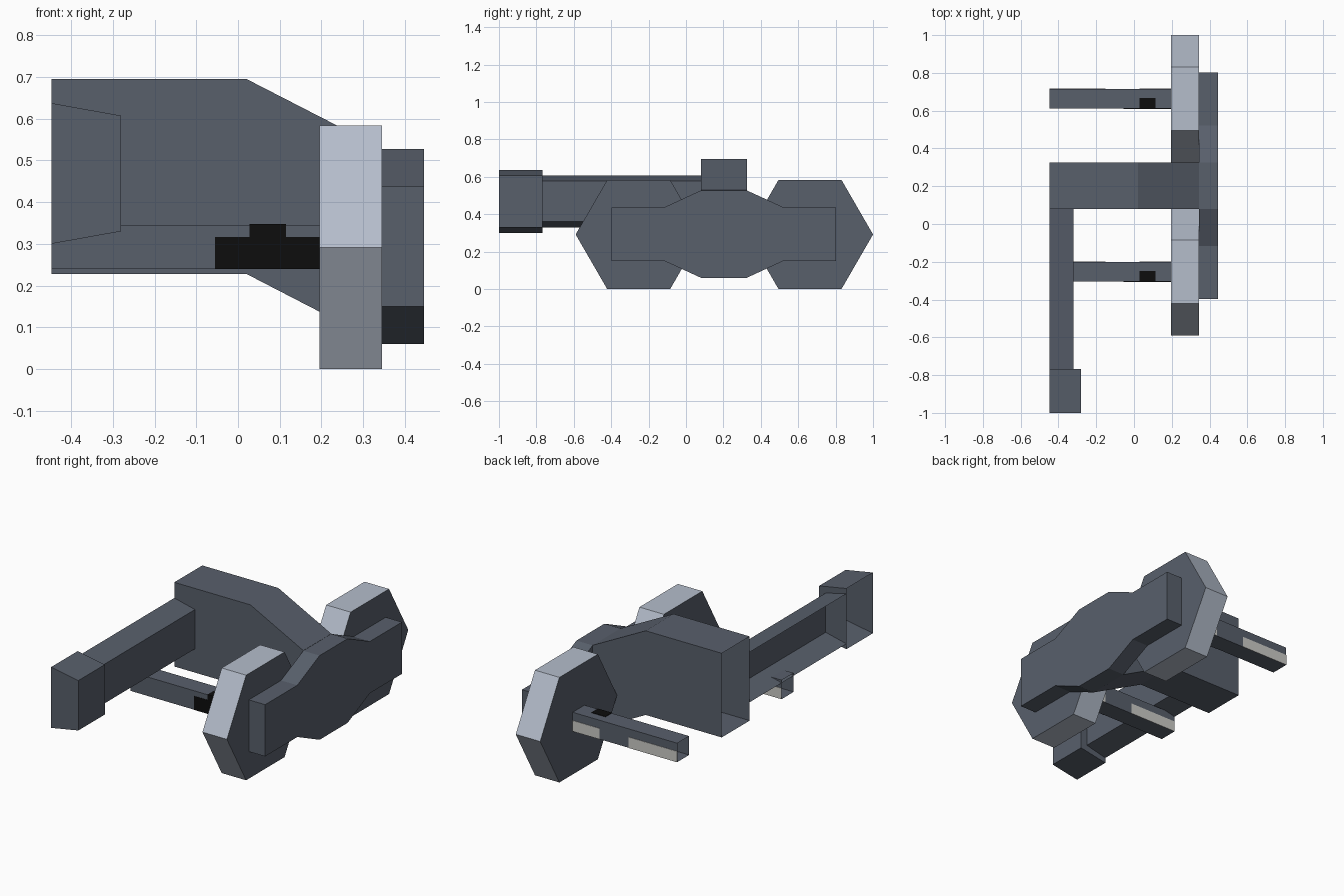
import bpy, bmesh, math

if "Cube" in bpy.data.objects:
    bpy.data.objects.remove(bpy.data.objects["Cube"])


def material(name, rgb):
    m = bpy.data.materials.new(name)
    m.diffuse_color = (*rgb, 1)
    m.use_nodes = True
    m.node_tree.nodes["Principled BSDF"].inputs["Base Color"].default_value = m.diffuse_color
    return m


BODY = material("slate grey", (0.098, 0.115, 0.148))
RIM = material("pale blue grey", (0.46, 0.51, 0.60))
BLACK = material("black", (0.004, 0.004, 0.004))
LIGHT = material("light grey", (0.60, 0.60, 0.57))
X0 = -0.447  # open inner side of the model


def loft(name, ring_a, ring_b, mats=(BODY,), open_side=False):
    """Closed solid between two matching rings; optionally open at X0."""
    bm = bmesh.new()
    a = [bm.verts.new(p) for p in ring_a]
    b = [bm.verts.new(p) for p in ring_b]
    n = len(a)
    bm.faces.new(a)
    bm.faces.new(b)
    for i in range(n):
        j = (i + 1) % n
        bm.faces.new((a[i], a[j], b[j], b[i]))
    bmesh.ops.recalc_face_normals(bm, faces=bm.faces)
    if open_side:
        gone = [f for f in bm.faces if all(v.co.x < X0 + 1e-4 for v in f.verts)]
        bmesh.ops.delete(bm, geom=gone, context='FACES')
    if len(mats) > 1:  # second material on the faces around the x axis
        for f in bm.faces:
            f.material_index = int(abs(f.normal.x) < 0.5)
    me = bpy.data.meshes.new(name)
    bm.to_mesh(me)
    bm.free()
    for m in mats:
        me.materials.append(m)
    ob = bpy.data.objects.new(name, me)
    bpy.context.collection.objects.link(ob)
    return ob


def rect(x, y0, y1, z0, z1):
    return [(x, y0, z0), (x, y1, z0), (x, y1, z1), (x, y0, z1)]


def box(name, x, y, z, mat=BODY, x_end=None, open_side=False):
    return loft(name, rect(x[0], *y, *z), rect(x[1], *y, *(x_end or z)),
                (mat,), open_side)


# Central slab, sloping down towards the outer plate
side = [(X0, 0.228), (0.02, 0.228), (0.345, 0.06),
        (0.345, 0.528), (0.02, 0.695), (X0, 0.695)]
loft("central_slab", [(x, 0.08, z) for x, z in side],
     [(x, 0.325, z) for x, z in side], open_side=True)

# Outer side plate, mirrored about its middle
MID = 0.2025
half = [(0.60, 0.15), (0.318, 0.15), (0.1225, 0.06)]
lower = [(MID + y, z) for y, z in half] + [(MID - y, z) for y, z in half[::-1]]
outline = lower + [(y, 0.587 - z) for y, z in lower[::-1]]
loft("outer_plate", [(0.345, y, z) for y, z in outline],
     [(0.445, y, z) for y, z in outline])

# Forward arm and its end block, both tapering outwards
box("forward_arm", (X0, -0.32), (-0.768, 0.08), (0.33, 0.608),
    x_end=(0.36, 0.578), open_side=True)
box("arm_end_block", (X0, -0.28), (-1.0, -0.768), (0.30, 0.637),
    x_end=(0.33, 0.607), open_side=True)

for tag, cy in (("front", -0.253), ("rear", 0.663)):
    # Six-sided wheel with a pale rim
    hexagon = [(cy + 0.337 * math.cos(k * math.pi / 3),
                0.2915 + 0.2915 * math.sin(k * math.pi / 3) / math.sin(math.pi / 3))
               for k in range(6)]
    loft(tag + "_wheel", [(0.195, y, z) for y, z in hexagon],
         [(0.345, y, z) for y, z in hexagon], (BODY, RIM))

    # Axle bar
    y0, y1 = cy - 0.052, cy + 0.052
    box(tag + "_axle", (X0, 0.195), (y0, y1), (0.24, 0.345), open_side=True)

    # Painted patches on the axle
    t = 0.002
    box(tag + "_black_band", (-0.055, 0.195), (y0 - t, y0), (0.24, 0.316), BLACK)
    box(tag + "_black_tab", (0.028, 0.115), (y0 - t, y0), (0.316, 0.345 + t), BLACK)
    box(tag + "_black_top", (0.028, 0.115), (y0 - t, y0 + 0.055), (0.345, 0.345 + t), BLACK)
    box(tag + "_light_inner", (0.03, 0.195), (y1, y1 + t), (0.24, 0.30), LIGHT)
    box(tag + "_light_outer", (X0, -0.15), (y1, y1 + t), (0.24, 0.30), LIGHT)
